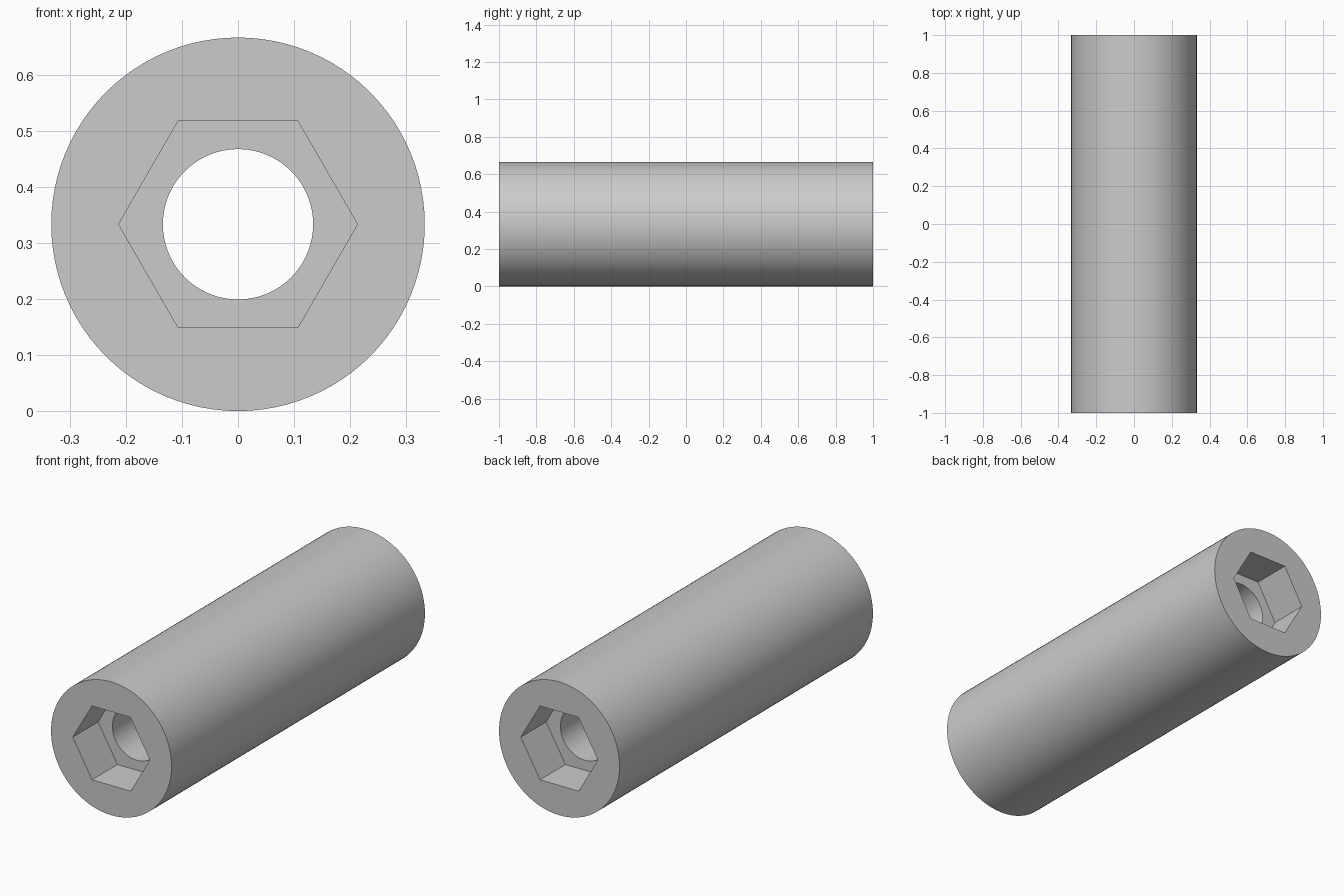
import bpy, bmesh
from math import cos, sin, pi, radians

SEGMENTS = 96
OUTER, HEX, BORE = 0.333, 0.213, 0.134
SOCKET_DEPTH = 0.2

cube = bpy.data.objects.get("Cube")
if cube:
    bpy.data.objects.remove(cube, do_unlink=True)

grey = bpy.data.materials.new("plain grey")
grey.use_nodes = True
grey.diffuse_color = (0.6, 0.6, 0.6, 1)
grey.node_tree.nodes["Principled BSDF"].inputs["Base Color"].default_value = (0.6, 0.6, 0.6, 1)


def ring(bm, radius, y, hexagonal=False):
    """Closed loop around the y axis, round or six-sided with corners on x."""
    verts = []
    for i in range(SEGMENTS):
        a = 2 * pi * i / SEGMENTS
        r = radius
        if hexagonal:
            r *= cos(pi / 6) / cos(a % (pi / 3) - pi / 6)
        verts.append(bm.verts.new((r * cos(a), y, OUTER + r * sin(a))))
    return verts


# Sleeve section: outer wall, end face, hex socket, socket floor, bore, then back again
floor = 1 - SOCKET_DEPTH
section = [(OUTER, -1, False), (HEX, -1, True), (HEX, -floor, True), (BORE, -floor, False),
           (BORE, floor, False), (HEX, floor, True), (HEX, 1, True), (OUTER, 1, False)]

bm = bmesh.new()
rings = [ring(bm, *part) for part in section]
for k, a in enumerate(rings):
    b = rings[(k + 1) % len(rings)]
    for i in range(SEGMENTS):
        j = (i + 1) % SEGMENTS
        bm.faces.new((a[i], a[j], b[j], b[i]))
bmesh.ops.recalc_face_normals(bm, faces=bm.faces)

mesh = bpy.data.meshes.new("hex_socket_sleeve")
bm.to_mesh(mesh)
bm.free()
mesh.materials.append(grey)
sleeve = bpy.data.objects.new("hex_socket_sleeve", mesh)
bpy.context.collection.objects.link(sleeve)

# Smooth round walls, crisp rims and socket corners
bpy.ops.object.select_all(action="DESELECT")
sleeve.select_set(True)
bpy.context.view_layer.objects.active = sleeve
bpy.ops.object.shade_smooth_by_angle(angle=radians(30))
